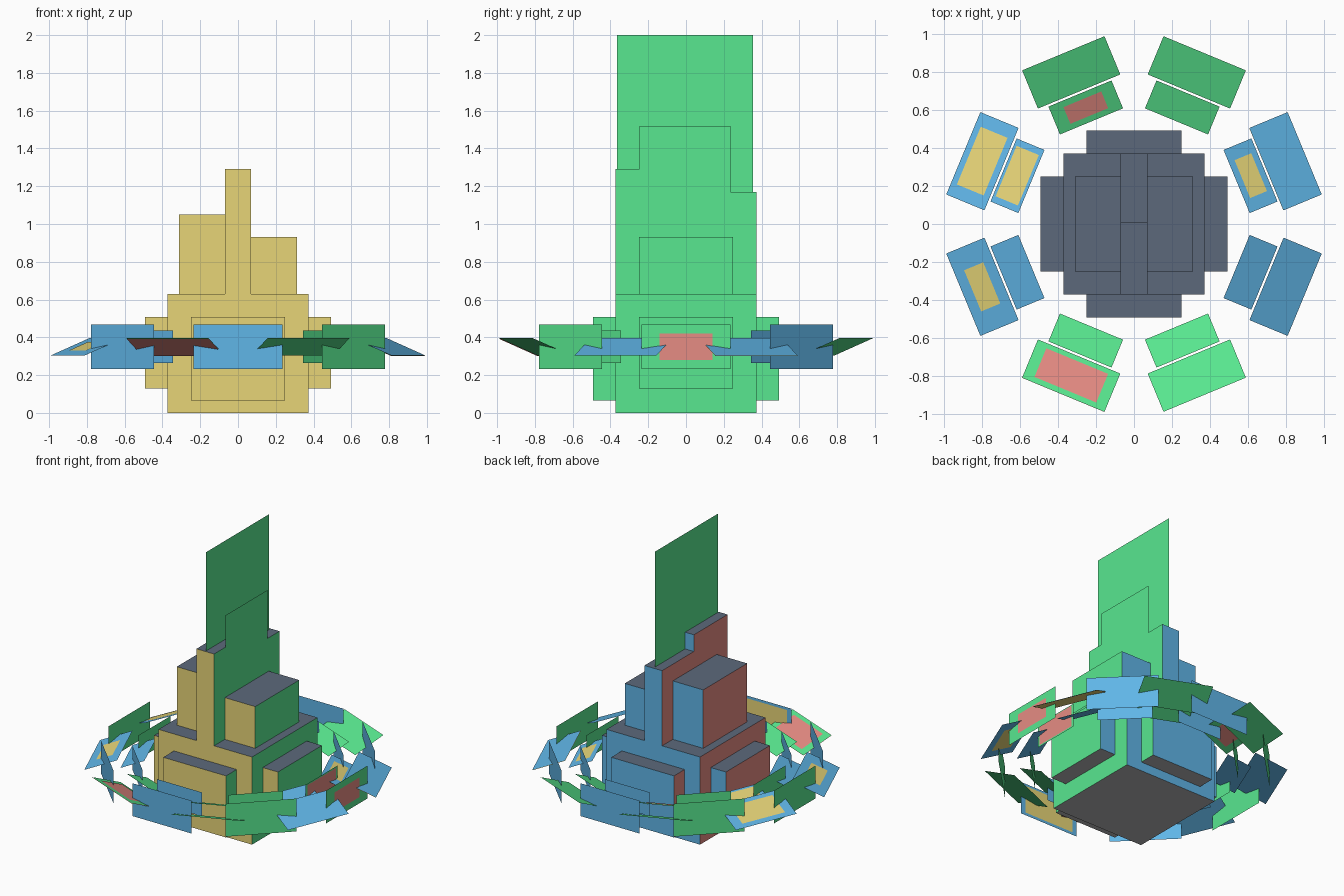
import bpy
import math
from mathutils import Vector

default = bpy.data.objects.get("Cube")
if default:
    bpy.data.objects.remove(default, do_unlink=True)


def material(name, rgb):
    """Flat material from 0-255 display values."""
    lin = [((c / 255 + 0.055) / 1.055) ** 2.4 for c in rgb] + [1.0]
    mat = bpy.data.materials.new(name)
    mat.use_nodes = True
    mat.diffuse_color = lin
    mat.node_tree.nodes["Principled BSDF"].inputs["Base Color"].default_value = lin
    return mat


TAN = material("tan", (232, 214, 120))
GREEN = material("green", (89, 232, 144))
BLUE = material("blue", (99, 187, 238))
RED = material("red", (230, 140, 131))
SLATE = material("slate", (92, 105, 123))
GREY = material("grey", (180, 180, 182))


def block(name, x, y, z):
    """Box between (min, max) pairs, each face coloured by its direction."""
    bpy.ops.mesh.primitive_cube_add(size=1)
    obj = bpy.context.object
    obj.name = name
    for v in obj.data.vertices:
        v.co = [lo + (c + 0.5) * (hi - lo) for c, (lo, hi) in zip(v.co, (x, y, z))]
    for mat in (RED, GREEN, TAN, BLUE, GREY, SLATE):
        obj.data.materials.append(mat)
    obj.data.update()
    for face in obj.data.polygons:
        n = face.normal
        axis = max(range(3), key=lambda i: abs(n[i]))
        face.material_index = 2 * axis + (n[axis] > 0)


def card(name, centre, a, b, mat):
    """Thin sheet spanned by two half-extent vectors."""
    corners = [centre - a - b, centre + a - b, centre + a + b, centre - a + b]
    mesh = bpy.data.meshes.new(name)
    mesh.from_pydata(corners, [], [(0, 1, 2, 3)])
    mesh.materials.append(mat)
    bpy.context.collection.objects.link(bpy.data.objects.new(name, mesh))


# Body with a raised panel on each side
H, P, W = 0.372, 0.493, 0.25
block("body", (-H, H), (-H, H), (0, 0.63))
block("front_panel", (-W, W), (-P, -H), (0.065, 0.508))
block("back_panel", (-W, W), (H, P), (0.065, 0.508))
block("right_panel", (-P, -H), (-W, W), (0.13, 0.508))
block("left_panel", (H, P), (-W, W), (0.13, 0.508))

# Stepped upper blocks and the central fin
block("right_shoulder", (-0.312, -0.07), (-W, W), (0.63, 1.05))
block("left_shoulder", (0.07, 0.312), (-W, W), (0.63, 0.93))
block("fin", (-0.07, 0.07), (-H, H), (0.63, 1.17))
block("fin_step", (-0.07, 0.07), (-H, 0.01), (1.17, 1.29))

# Upright sheets on the fin
Y, Z = Vector((0, 1, 0)), Vector((0, 0, 1))
card("tall_sheet", Vector((0, -0.005, 1.55)), Y * 0.36, Z * 0.45, GREEN)
card("short_sheet", Vector((0.072, -0.005, 1.285)), Y * 0.24, Z * 0.235, GREEN)

# Painted patches: (ring, step) -> (side, share of the card) pairs.
# Side +1 is the outer face of upright cards and the underside of tilted ones.
PATCHES = {
    ("outer", 0): [(1, 0.6)],
    ("inner", 0): [(1, 0.9)],
    ("outer", 1): [(1, 1.0)],
    ("inner", 1): [(-1, 0.6)],
    ("inner", 5): [(1, 0.6), (-1, 0.6)],
    ("outer", 7): [(-1, 0.7)],
    ("inner", 7): [(-1, 0.8)],
    ("outer", 9): [(-1, 0.5)],
    ("outer", 11): [(1, 1.0), (-1, 0.75)],
    ("outer", 12): [(-1, 0.85)],
    ("outer", 15): [(1, 0.6)],
}

# Two rings of floating cards: upright every 45 degrees, tilted in between
TILT = math.radians(22.5)
for ring, radius, half_len, half_wid in (("outer", 0.865, 0.235, 0.118),
                                         ("inner", 0.665, 0.18, 0.086)):
    for i in range(16):
        ang = i * math.pi / 8
        out = Vector((math.cos(ang), math.sin(ang), 0))
        side = Vector((-out.y, out.x, 0)) * half_len
        centre = out * radius + Z * 0.35
        facing_y = abs(out.y) > abs(out.x)
        if i % 2 == 0:
            # Diagonal cards alternate blue and green
            kind = "upright"
            blue = i in (2, 10) if i % 4 else facing_y
            up = Z * half_wid
        else:
            # Front and back cards rise outward, side cards drop outward
            kind = "tilted"
            blue = not facing_y
            rise = TILT if facing_y else -TILT
            up = (out * math.cos(rise) + Z * math.sin(rise)) * half_wid
        name = f"{ring}_{kind}_card_{i // 2 + 1}"
        card(name, centre, side, up, BLUE if blue else GREEN)
        normal = side.cross(up).normalized()
        for sign, share in PATCHES.get((ring, i), []):
            card(name + "_patch", centre + normal * sign * 0.003,
                 side * share, up * share, TAN if blue else RED)
